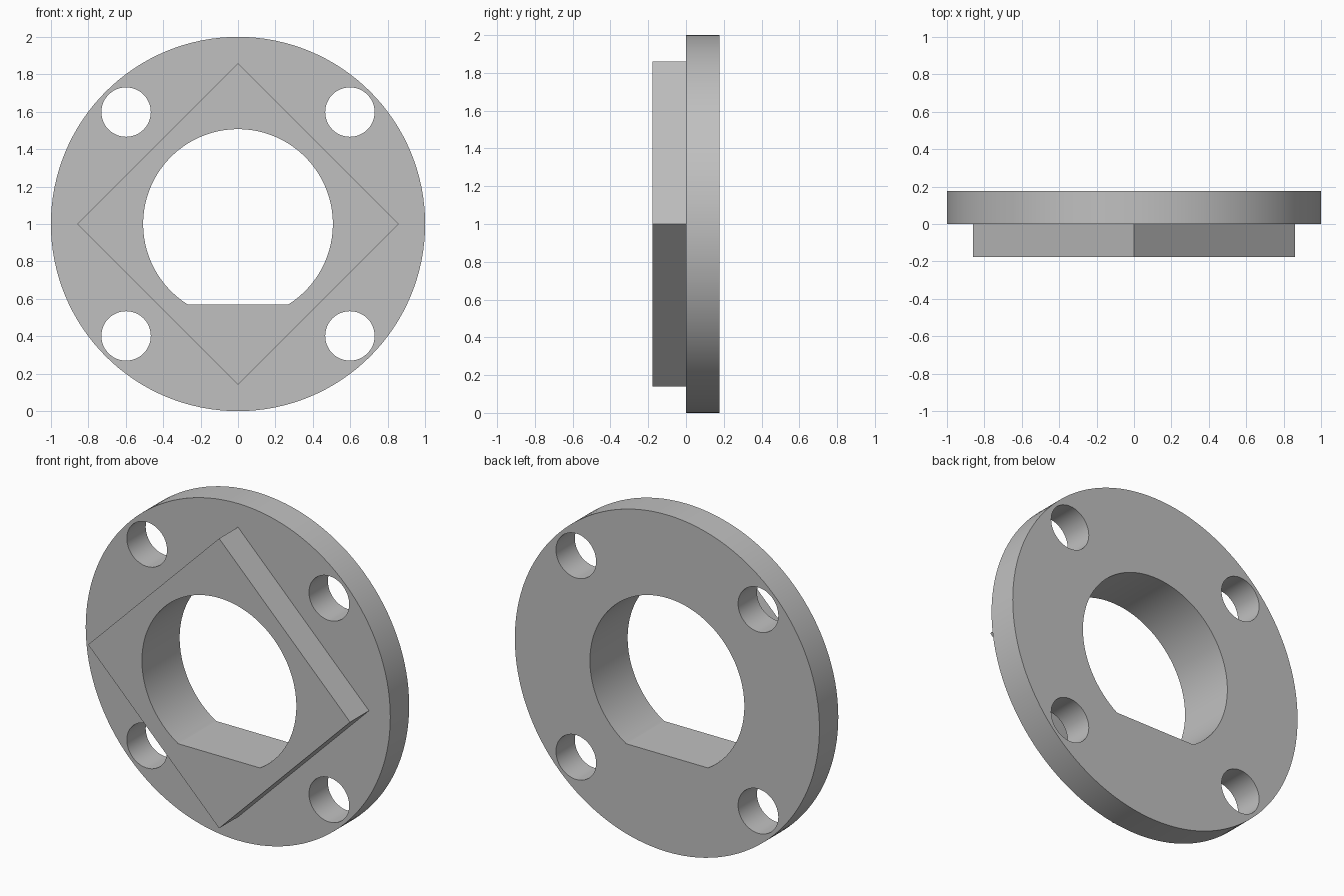
import bpy
import bmesh
from math import sin, cos, pi, asin

cube = bpy.data.objects.get("Cube")
if cube:
    bpy.data.objects.remove(cube, do_unlink=True)

CENTRE_Z = 1.0
DEPTH = 0.177      # thickness of the disc and of the raised square
BORE_R = 0.507
FLAT = 0.43        # distance of the bore's flat below the centre


def arc(cx, cz, r, count, start=0.0, sweep=2 * pi, closed=True):
    steps = count if closed else count - 1
    angles = [start + sweep * i / steps for i in range(count)]
    return [(cx + r * cos(a), cz + r * sin(a)) for a in angles]


# Outlines, as x and height from the centre
rim = arc(0, 0, 1.0, 128)
square = arc(0, 0, 0.86, 4)
bolt_holes = [arc(sx * 0.598, sz * 0.598, 0.132, 48)
              for sx in (-1, 1) for sz in (-1, 1)]
low = -asin(FLAT / BORE_R)
bore = arc(0, 0, BORE_R, 80, low, pi - 2 * low, closed=False)

bm = bmesh.new()


def ring(outline, y):
    verts = [bm.verts.new((x, y, z + CENTRE_Z)) for x, z in outline]
    return verts, [bm.edges.new((v, verts[i - 1])) for i, v in enumerate(verts)]


def cap(outlines, y):
    """Flat face bounded by an outer outline and any holes."""
    edges = [e for o in outlines for e in ring(o, y)[1]]
    bmesh.ops.triangle_fill(bm, edges=edges, use_beauty=True, normal=(0, -1, 0))


def wall(outline, y0, y1):
    a, b = ring(outline, y0)[0], ring(outline, y1)[0]
    for i in range(len(a)):
        bm.faces.new((a[i - 1], a[i], b[i], b[i - 1]))


# Disc with bolt holes
cap([rim, *bolt_holes, bore], DEPTH)
cap([rim, *bolt_holes, square], 0)
for outline in (rim, *bolt_holes):
    wall(outline, 0, DEPTH)

# Raised square and the flatted bore through both
cap([square, bore], -DEPTH)
wall(square, -DEPTH, 0)
wall(bore, -DEPTH, DEPTH)

bmesh.ops.remove_doubles(bm, verts=bm.verts[:], dist=0.0001)
bmesh.ops.recalc_face_normals(bm, faces=bm.faces[:])
mesh = bpy.data.meshes.new("flange")
bm.to_mesh(mesh)
bm.free()

flange = bpy.data.objects.new("flange", mesh)
bpy.context.collection.objects.link(flange)

# Plain grey metal
grey = bpy.data.materials.new("grey")
grey.use_nodes = True
colour = (0.53, 0.53, 0.53, 1)
grey.diffuse_color = colour
grey.node_tree.nodes["Principled BSDF"].inputs["Base Color"].default_value = colour
mesh.materials.append(grey)

bpy.ops.object.select_all(action="DESELECT")
flange.select_set(True)
bpy.context.view_layer.objects.active = flange
bpy.ops.object.shade_smooth_by_angle(angle=pi / 6)
